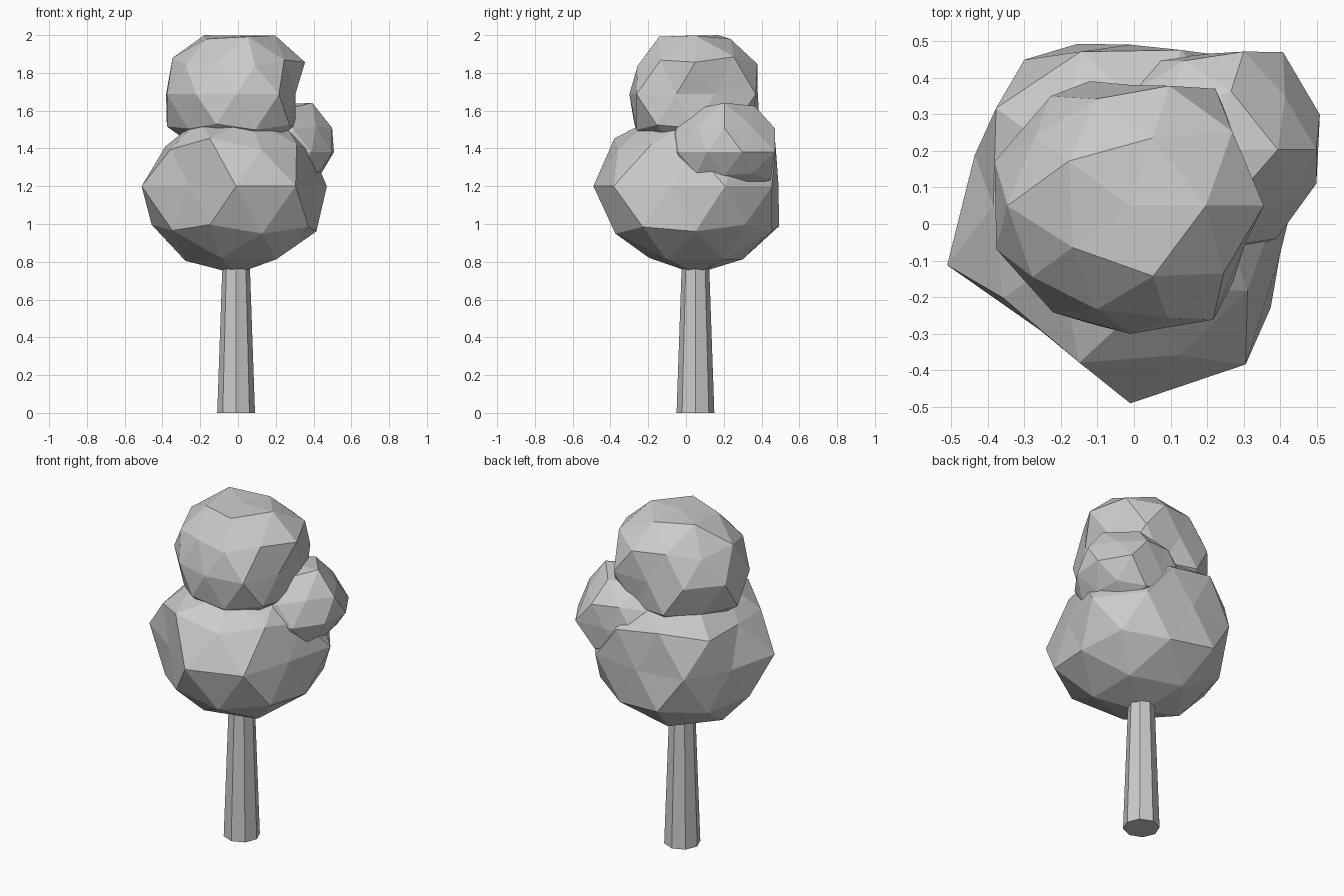
import bpy, math
from mathutils import Vector


def leaf_clump(name, centre, squash, radii):
    """Icosphere whose points are pushed in or out; radii run ring by ring from the top."""
    bpy.ops.mesh.primitive_ico_sphere_add(subdivisions=2, radius=1, location=(0, 0, 0))
    ob = bpy.context.object
    ob.name = name

    def ring_order(v):
        angle = round(math.degrees(math.atan2(v.co.y, v.co.x))) % 360
        return (-round(v.co.z, 2), angle)

    for v, r in zip(sorted(ob.data.vertices, key=ring_order), radii):
        d = v.co.normalized() * r
        v.co = Vector((d.x, d.y, d.z * squash)) + Vector(centre)
    return ob


# Tapered eight-sided trunk
bpy.ops.mesh.primitive_cone_add(vertices=8, radius1=0.1, radius2=0.065, depth=1.0,
                                location=(-0.01, 0.05, 0.5))
bpy.context.object.name = "trunk"

# Large lower clump of leaves
leaf_clump("lower_foliage", (-0.01, 0.05, 1.2), 0.91, [
    .46,
    .46, .46, .46, .46, .46,
    .45, .52, .44, .53, .465,
    .45, .50, .507, .48, .48,
    .505, .50, .44, .493, .447, .526, .42, .54, .536, .43,
    .50, .52, .50, .50, .53,
    .50, .50, .50, .49, .524,
    .50, .50, .51, .49, .50,
    .51])

# Top clump
leaf_clump("top_foliage", (-0.01, 0.05, 1.687), 0.93, [
    .335,
    .393, .37, .395, .37, .385,
    .405, .36, .395, .35, .37,
    .408, .385, .36, .37, .36,
    .33, .395, .33, .37, .39, .385, .36, .35, .385, .33,
    .39, .40, .41, .38, .39,
    .37, .37, .37, .37, .385,
    .37, .37, .37, .37, .37,
    .37])

# Small clump at the back right
leaf_clump("side_foliage", (0.213, 0.203, 1.38), 0.9, [
    .28,
    .342, .32, .30, .30, .30,
    .29, .30, .30, .30, .29,
    .319, .315, .30, .30, .30,
    .31, .33, .263, .30, .30, .30, .30, .30, .30, .30,
    .28, .29, .29, .29, .28,
    .26, .305, .28, .28, .28,
    .26, .27, .27, .27, .26,
    .27])
